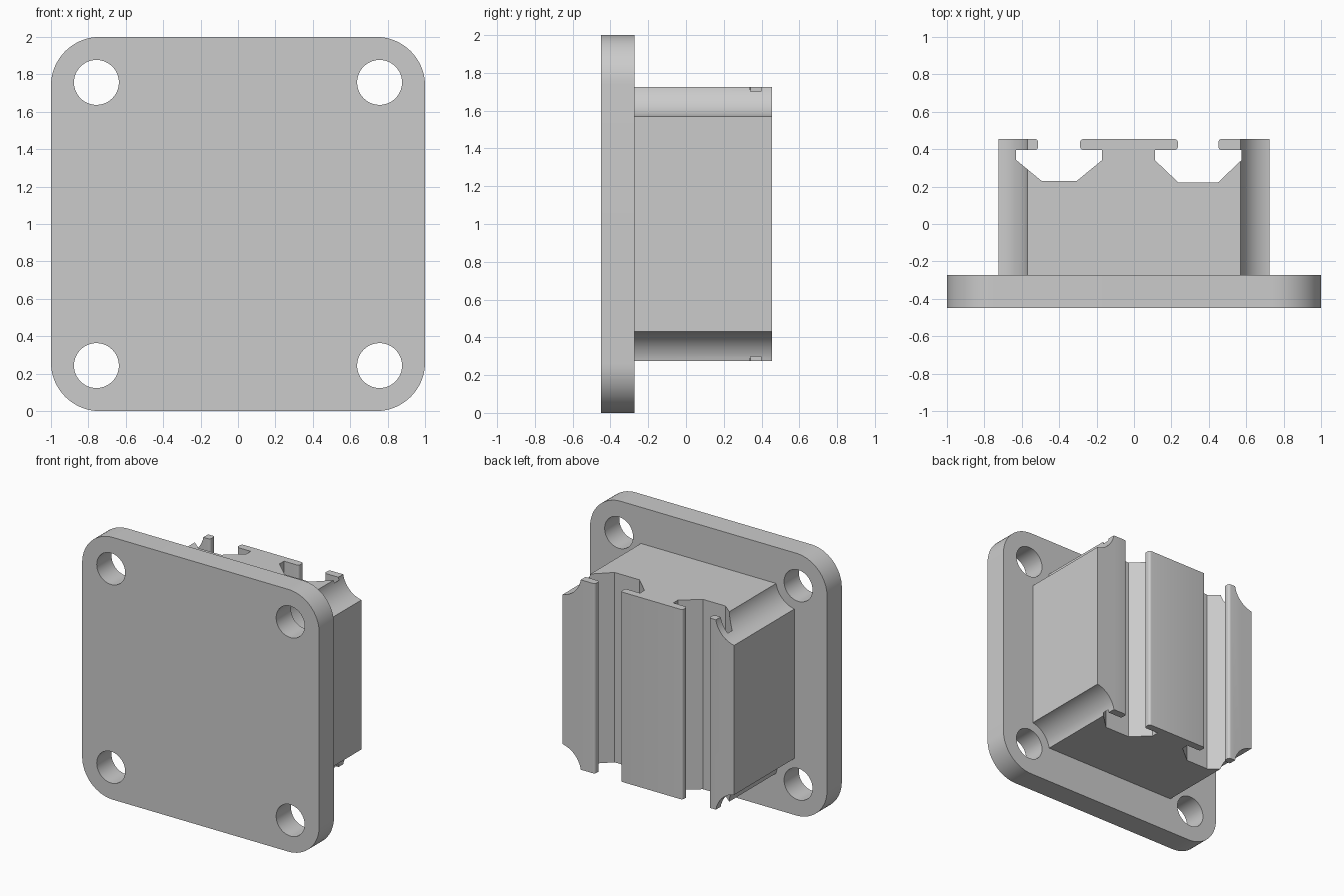
import bpy, bmesh, math
from mathutils import Vector

default = bpy.data.objects.get("Cube")
if default:
    bpy.data.objects.remove(default, do_unlink=True)

grey = bpy.data.materials.new("light grey")
grey.use_nodes = True
colour = (0.6, 0.6, 0.6, 1)
grey.diffuse_color = colour
grey.node_tree.nodes["Principled BSDF"].inputs["Base Color"].default_value = colour

CORNERS = [(sx * 0.757, 1 + sz * 0.757) for sx in (-1, 1) for sz in (-1, 1)]


def prism(name, points, offset):
    """Extrude a closed outline of 3D points along an offset."""
    bm = bmesh.new()
    face = bm.faces.new([bm.verts.new(p) for p in points])
    extruded = bmesh.ops.extrude_face_region(bm, geom=[face])
    verts = [g for g in extruded["geom"] if isinstance(g, bmesh.types.BMVert)]
    bmesh.ops.translate(bm, verts=verts, vec=Vector(offset))
    bmesh.ops.recalc_face_normals(bm, faces=bm.faces)
    mesh = bpy.data.meshes.new(name)
    bm.to_mesh(mesh)
    bm.free()
    mesh.materials.append(grey)
    obj = bpy.data.objects.new(name, mesh)
    bpy.context.collection.objects.link(obj)
    return obj


def arc(cx, cy, r, start, end, steps):
    return [(cx + r * math.cos(math.radians(start + (end - start) * i / steps)),
             cy + r * math.sin(math.radians(start + (end - start) * i / steps)))
            for i in range(steps + 1)]


def rod(name, x, z, radius, y0, y1):
    ring = arc(x, z, radius, 0, 360, 64)[:-1]
    return prism(name, [(a, y0, b) for a, b in ring], (0, y1 - y0, 0))


def activate(obj):
    bpy.ops.object.select_all(action="DESELECT")
    obj.select_set(True)
    bpy.context.view_layer.objects.active = obj


def carve(obj, cutters):
    activate(obj)
    for cutter in cutters:
        cutter.hide_render = True
        mod = obj.modifiers.new("cut", "BOOLEAN")
        mod.operation, mod.solver, mod.object = "DIFFERENCE", "EXACT", cutter
        bpy.ops.object.modifier_apply(modifier=mod.name)
        bpy.data.objects.remove(cutter, do_unlink=True)
    bpy.ops.object.shade_smooth_by_angle(angle=math.radians(25))


# Mounting plate with rounded corners and four screw holes
R = 0.26
outline = []
for k, (sx, sz) in enumerate([(1, 1), (-1, 1), (-1, -1), (1, -1)]):
    outline += arc(sx * (1 - R), 1 + sz * (1 - R), R, k * 90, k * 90 + 90, 16)
plate = prism("mounting_plate", [(x, -0.45, z) for x, z in outline], (0, 0.178, 0))
carve(plate, [rod("hole_cutter", x, z, 0.12, -0.6, 0) for x, z in CORNERS])

# Rail block standing on the back of the plate
W = 0.724
block = prism("rail_block", [(sx * W, -0.3, 1 + sz * W) for sx, sz in
                             [(1, 1), (-1, 1), (-1, -1), (1, -1)]], (0, 0.754, 0))


# T-slot outline: rounded lips, wide channel, sloped sides
def slot(name, mid, half_gap, half_wide, half_floor, floor):
    r, top, under, slope = 0.018, 0.454, 0.396, 0.342
    half = [(half_gap + r, 0.6), (half_gap + r, top)]
    half += arc(half_gap + r, top - r, r, 90, 180, 5)[1:]
    half += arc(half_gap + r, under + r, r, 180, 270, 5)
    half += [(half_wide, under), (half_wide, slope), (half_floor, floor)]
    loop = [(mid + x, y) for x, y in half] + [(mid - x, y) for x, y in reversed(half)]
    return prism(name, [(x, y, -0.2) for x, y in loop], (0, 0, 2.4))


cutters = [slot("left_slot_cutter", 0.343, 0.108, 0.232, 0.105, 0.221),
           slot("right_slot_cutter", -0.4, 0.112, 0.23, 0.095, 0.231)]

# Scooped corners give the screw heads clearance
cutters += [rod("clearance_cutter", x, z, 0.19, -0.5, 0.7) for x, z in CORNERS]
carve(block, cutters)
